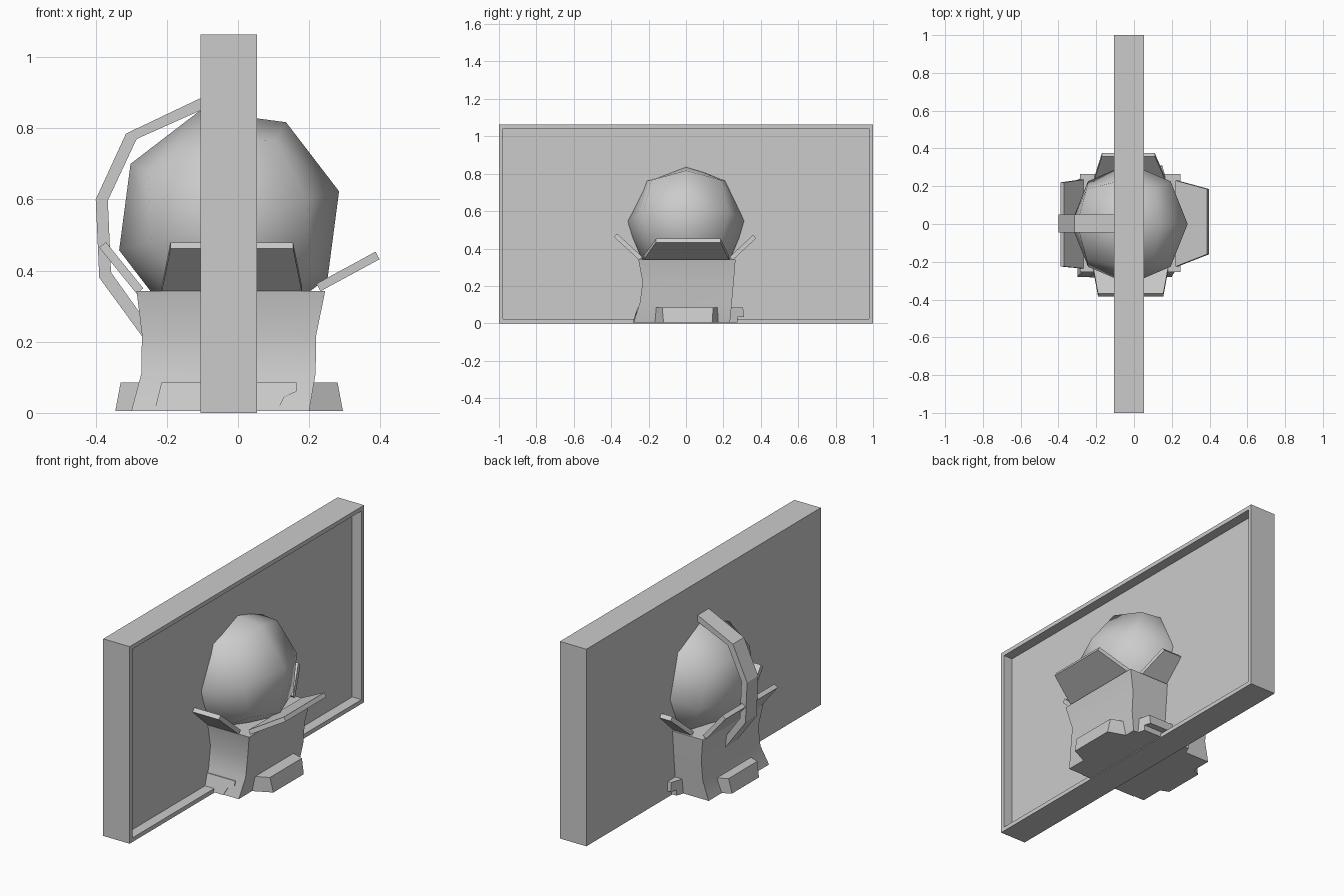
import bpy, bmesh, math
from mathutils import Vector, Matrix

old = bpy.data.objects.get("Cube")
if old:
    bpy.data.objects.remove(old, do_unlink=True)

grey = bpy.data.materials.new("light_grey")
grey.use_nodes = True
GREY = (0.6, 0.6, 0.6, 1)
grey.diffuse_color = GREY
grey.node_tree.nodes["Principled BSDF"].inputs["Base Color"].default_value = GREY


def finish(bm, name, smooth=None):
    bmesh.ops.recalc_face_normals(bm, faces=bm.faces)
    mesh = bpy.data.meshes.new(name)
    bm.to_mesh(mesh)
    bm.free()
    mesh.materials.append(grey)
    obj = bpy.data.objects.new(name, mesh)
    bpy.context.collection.objects.link(obj)
    if smooth:
        bpy.ops.object.select_all(action='DESELECT')
        bpy.context.view_layer.objects.active = obj
        obj.select_set(True)
        bpy.ops.object.shade_smooth_by_angle(angle=math.radians(smooth))
    return obj


def loft(name, rings, smooth=None):
    """Closed skin over a list of equal rings of points."""
    bm = bmesh.new()
    rows = [[bm.verts.new(p) for p in ring] for ring in rings]
    n = len(rows[0])
    for a, b in zip(rows, rows[1:]):
        for i in range(n):
            j = (i + 1) % n
            bm.faces.new((a[i], a[j], b[j], b[i]))
    bm.faces.new(rows[0])
    bm.faces.new(rows[-1])
    return finish(bm, name, smooth)


def rect(x0, x1, y0, y1, z):
    return [(x0, y0, z), (x1, y0, z), (x1, y1, z), (x0, y1, z)]


def place(axis, sign, out, side, z):
    return (sign * out, side, z) if axis == 'x' else (side, sign * out, z)


def flap(name, axis, sign, hinge, tip, inner, outer, thick=0.024):
    """Tapered sheet rising from hinge to tip, both (distance out, height)."""
    h, t = Vector(hinge), Vector(tip)
    d = (t - h).normalized()
    n = Vector((-d.y, d.x)) * thick
    rings = []
    for p, (a, b) in ((h, inner), (t, outer)):
        q = p + n
        rings.append([place(axis, sign, p.x, a, p.y), place(axis, sign, p.x, b, p.y),
                      place(axis, sign, q.x, b, q.y), place(axis, sign, q.x, a, q.y)])
    loft(name, rings)


def foot(name, axis, sign, profile, inner, outer):
    """Profile of (distance out, height), spread sideways with a taper."""
    far = max(p[0] for p in profile)
    near = min(p[0] for p in profile)
    rings = []
    for k in (0, 1):
        ring = []
        for out, z in profile:
            f = (out - near) / (far - near)
            ring.append(place(axis, sign, out, inner[k] + (outer[k] - inner[k]) * f, z))
        rings.append(ring)
    loft(name, rings)


# Upright panel with a shallow recess on its left face
bm = bmesh.new()
bmesh.ops.create_cube(bm, size=1, matrix=Matrix.Translation((-0.026, 0, 0.532))
                      @ Matrix.Diagonal((0.158, 2, 1.064, 1)))
bm.faces.ensure_lookup_table()
front = max(bm.faces, key=lambda f: f.calc_center_median().x)
bmesh.ops.inset_region(bm, faces=[front], thickness=0.032)
floor = bmesh.ops.extrude_discrete_faces(bm, faces=[front])["faces"][0]
bmesh.ops.translate(bm, verts=floor.verts, vec=(-0.055, 0, 0))
finish(bm, "panel")

# Round ball from a subdivided cube, tilted sideways
RADIUS = 0.32
bm = bmesh.new()
bmesh.ops.create_cube(bm, size=2)
bmesh.ops.subdivide_edges(bm, edges=bm.edges[:], cuts=1, use_grid_fill=True)
for v in bm.verts:
    v.co = v.co.normalized() * RADIUS
bmesh.ops.transform(bm, verts=bm.verts, matrix=Matrix.Translation((-0.025, 0, 0.54))
                    @ Matrix.Rotation(math.radians(-15), 4, 'Y'))
finish(bm, "ball", smooth=80)

# Box with waisted sides
loft("box", [rect(-0.30, 0.20, -0.28, 0.235, 0.005),
             rect(-0.272, 0.218, -0.247, 0.245, 0.11),
             rect(-0.270, 0.220, -0.232, 0.255, 0.22),
             rect(-0.285, 0.245, -0.255, 0.265, 0.342)], smooth=40)

# Open top flaps
flap("left_flap", 'x', 1, (0.232, 0.342), (0.398, 0.432), (-0.225, 0.23), (-0.16, 0.185))
flap("right_flap", 'x', -1, (0.285, 0.335), (0.39, 0.465), (-0.235, 0.235), (-0.225, 0.22))
flap("front_flap", 'y', -1, (0.25, 0.338), (0.385, 0.462), (-0.215, 0.18), (-0.19, 0.155))
flap("back_flap", 'y', 1, (0.25, 0.338), (0.375, 0.455), (-0.21, 0.165), (-0.17, 0.11))

# Low feet around the base
foot("left_foot", 'x', 1, [(0.15, 0.005), (0.295, 0.005), (0.28, 0.085), (0.15, 0.085)],
     (-0.19, 0.19), (-0.12, 0.14))
foot("right_foot", 'x', -1, [(0.25, 0.005), (0.345, 0.005), (0.33, 0.085), (0.25, 0.085)],
     (-0.17, 0.15), (-0.13, 0.10))
foot("back_foot", 'y', 1, [(0.2, 0.005), (0.275, 0.005), (0.275, 0.035), (0.31, 0.035),
                           (0.305, 0.085), (0.2, 0.085)], (-0.16, 0.18), (-0.125, 0.15))
outline = [(-0.235, 0.005), (0.11, 0.005), (0.13, 0.045), (0.165, 0.06),
           (0.165, 0.085), (-0.215, 0.085)]
loft("front_foot", [[(x, y - 0.3 * (0.085 - z), z) for x, z in outline]
                    for y in (-0.22, -0.26)])

# Bent strap from the panel down to the box
outer = [(-0.09, 0.892), (-0.315, 0.785), (-0.40, 0.60), (-0.39, 0.38), (-0.262, 0.205)]
inner = [(-0.09, 0.857), (-0.285, 0.77), (-0.366, 0.597), (-0.357, 0.395), (-0.25, 0.245)]
loft("strap", [[(a, -0.045, b), (a, 0.05, b), (c, 0.05, d), (c, -0.045, d)]
               for (a, b), (c, d) in zip(outer, inner)])
